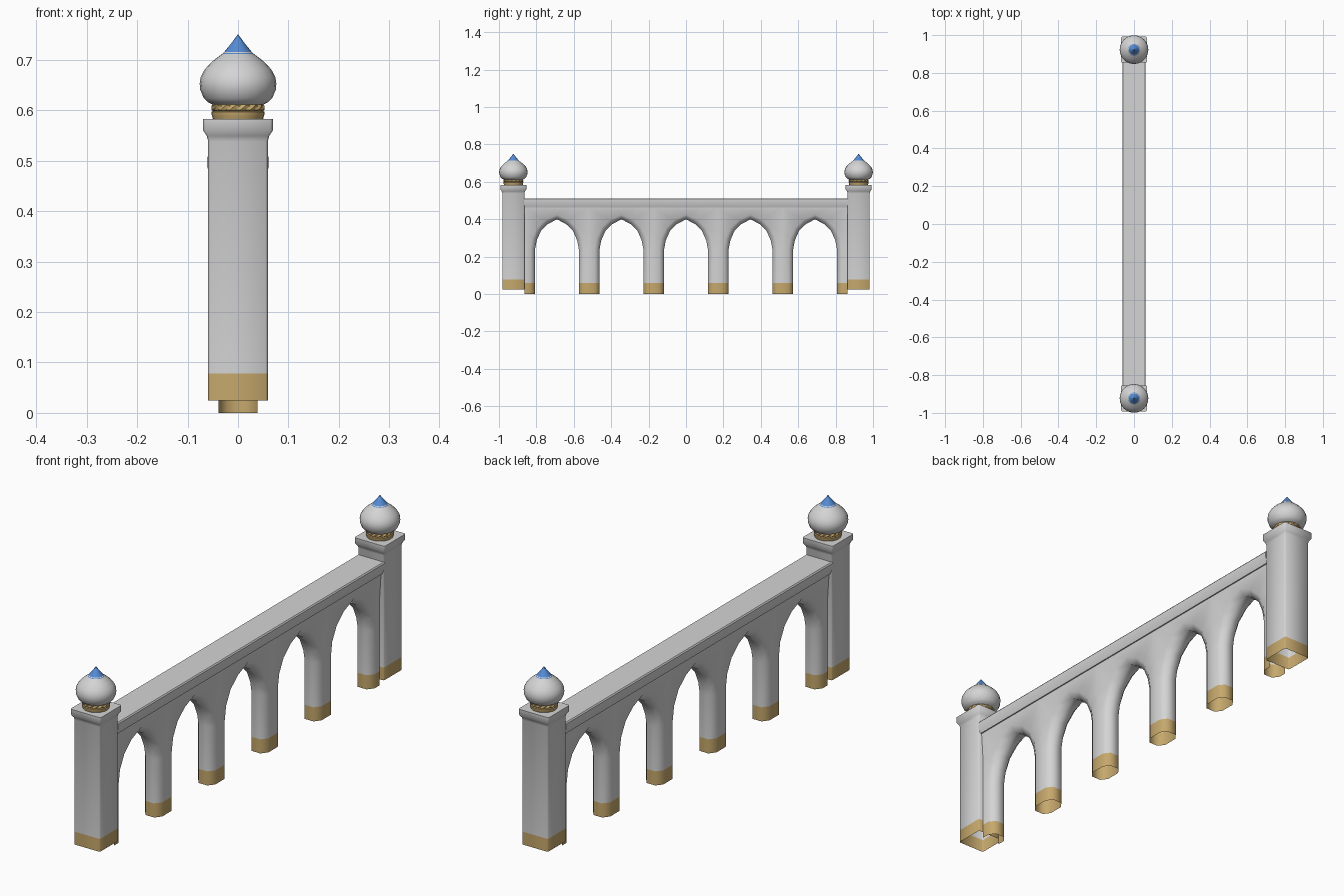
import bpy, bmesh
from math import sin, cos, tau, radians

cube = bpy.data.objects.get("Cube")
if cube:
    bpy.data.objects.remove(cube, do_unlink=True)


def material(name, rgb):
    m = bpy.data.materials.new(name)
    m.use_nodes = True
    m.diffuse_color = (*rgb, 1)
    bsdf = next(n for n in m.node_tree.nodes if n.type == 'BSDF_PRINCIPLED')
    bsdf.inputs["Base Color"].default_value = (*rgb, 1)
    return m


STONE = material("pale stone", (0.66, 0.66, 0.66))
GOLD = material("gold", (0.56, 0.39, 0.15))
BLUE = material("blue", (0.09, 0.26, 0.66))


def finish(name, bm, mats, rule=lambda z: 0, angle=50):
    """Turn a bmesh into a shaded object, coloured by face height."""
    bmesh.ops.remove_doubles(bm, verts=bm.verts, dist=0.0005)
    bmesh.ops.recalc_face_normals(bm, faces=bm.faces)
    for f in bm.faces:
        f.material_index = rule(f.calc_center_median().z)
    me = bpy.data.meshes.new(name)
    bm.to_mesh(me)
    bm.free()
    for m in mats:
        me.materials.append(m)
    ob = bpy.data.objects.new(name, me)
    bpy.context.collection.objects.link(ob)
    bpy.ops.object.select_all(action='DESELECT')
    ob.select_set(True)
    bpy.context.view_layer.objects.active = ob
    bpy.ops.object.shade_smooth_by_angle(angle=radians(angle))
    return ob


def stack(outline, profile, y, twist=0.0, cap=True):
    """Loft a unit outline through (size, height) pairs."""
    bm = bmesh.new()
    n = len(outline)
    rows = []
    for k, (r, z) in enumerate(profile):
        c, s = cos(k * twist), sin(k * twist)
        rows.append([bm.verts.new((r * (u * c - v * s), y + r * (u * s + v * c), z))
                     for u, v in outline])
    for lo, hi in zip(rows, rows[1:]):
        for i in range(n):
            j = (i + 1) % n
            bm.faces.new((lo[i], lo[j], hi[j], hi[i]))
    if cap:
        bm.faces.new(rows[-1])
    return bm


def circle(n, dip=1.0):
    return [((dip if i % 2 else 1) * cos(tau * i / n),
             (dip if i % 2 else 1) * sin(tau * i / n)) for i in range(n)]


E = 0.93
SQUARE = [(1, -E), (1, E), (E, 1), (-E, 1), (-1, E), (-1, -E), (-E, -1), (E, -1)]
SHAFT = [(.059, .025), (.059, .078), (.059, .538), (.062, .549), (.069, .56), (.069, .583)]
COLLAR = [(.049, .58), (.051, .587), (.053, .594), (.053, .597), (.049, .599)]
ROPE = [(.049, .598), (.053, .601), (.054, .605), (.053, .609), (.048, .613)]
DOME = [(.050, .611), (.060, .616), (.068, .624), (.075, .641), (.076, .653),
        (.074, .666), (.066, .681), (.052, .696), (.038, .707), (.031, .712),
        (.029, .714), (.027, .716), (.014, .732), (.0006, .75)]

# Two end towers, each with a collar and an onion dome
for label, y in (("front", -0.923), ("back", 0.923)):
    finish(label + "_tower", stack(SQUARE, SHAFT, y), [STONE, GOLD], lambda z: int(z < .078))
    finish(label + "_collar", stack(circle(24), COLLAR, y), [GOLD])
    finish(label + "_rope_ring", stack(circle(32, .95), ROPE, y, twist=tau / 64), [GOLD], angle=30)
    finish(label + "_dome", stack(circle(24), DOME, y), [STONE, BLUE],
           lambda z: int(.712 < z < .714 or z > .716))

# Arcade wall: half a bay as opening edge, chamfer edge and outer edge
PITCH = 0.345
HALF = PITCH / 2
OPENING = [(.117, 0), (.117, .058), (.117, .24), (.108, .287), (.086, .337), (.05, .373), (0, .40)]
CHAMFER = [(.142, 0), (.142, .058), (.142, .24), (.133, .297), (.106, .354), (.062, .397), (0, .425)]
OUTER = [(HALF, 0), (HALF, .058), (HALF, .24), (HALF, .33), (HALF, .464), (.09, .464), (0, .464)]


def depth(z):
    return .039 + .008 * max(0, (z - .33) / .13)


bm = bmesh.new()
for bay in range(-2, 3):
    for side in (-1, 1):
        prev = None
        for a, o, q in zip(OPENING, CHAMFER, OUTER):
            half = [(depth(q[1]), q), (depth(o[1]), o), (.02, a)]
            section = half + [(-x, p) for x, p in reversed(half)]
            row = [bm.verts.new((x, bay * PITCH + side * p[0], p[1])) for x, p in section]
            if prev:
                for i in range(len(row) - 1):
                    bm.faces.new((prev[i], prev[i + 1], row[i + 1], row[i]))
            prev = row
finish("arcade", bm, [STONE, GOLD], lambda z: int(z < .058), angle=60)

# Coping beam along the top of the arches
BEAM = [(.052, .462), (.061, .487), (.061, .507), (.057, .512)]
bm = bmesh.new()
ring = BEAM + [(-x, z) for x, z in reversed(BEAM)]
face = bm.faces.new([bm.verts.new((x, -.866, z)) for x, z in ring])
new = bmesh.ops.extrude_face_region(bm, geom=[face])["geom"]
bmesh.ops.translate(bm, vec=(0, 1.732, 0),
                    verts=[v for v in new if isinstance(v, bmesh.types.BMVert)])
# Close the near end left open by the extrusion
bmesh.ops.holes_fill(bm, edges=[e for e in bm.edges if e.is_boundary])
finish("coping_beam", bm, [STONE], angle=30)
